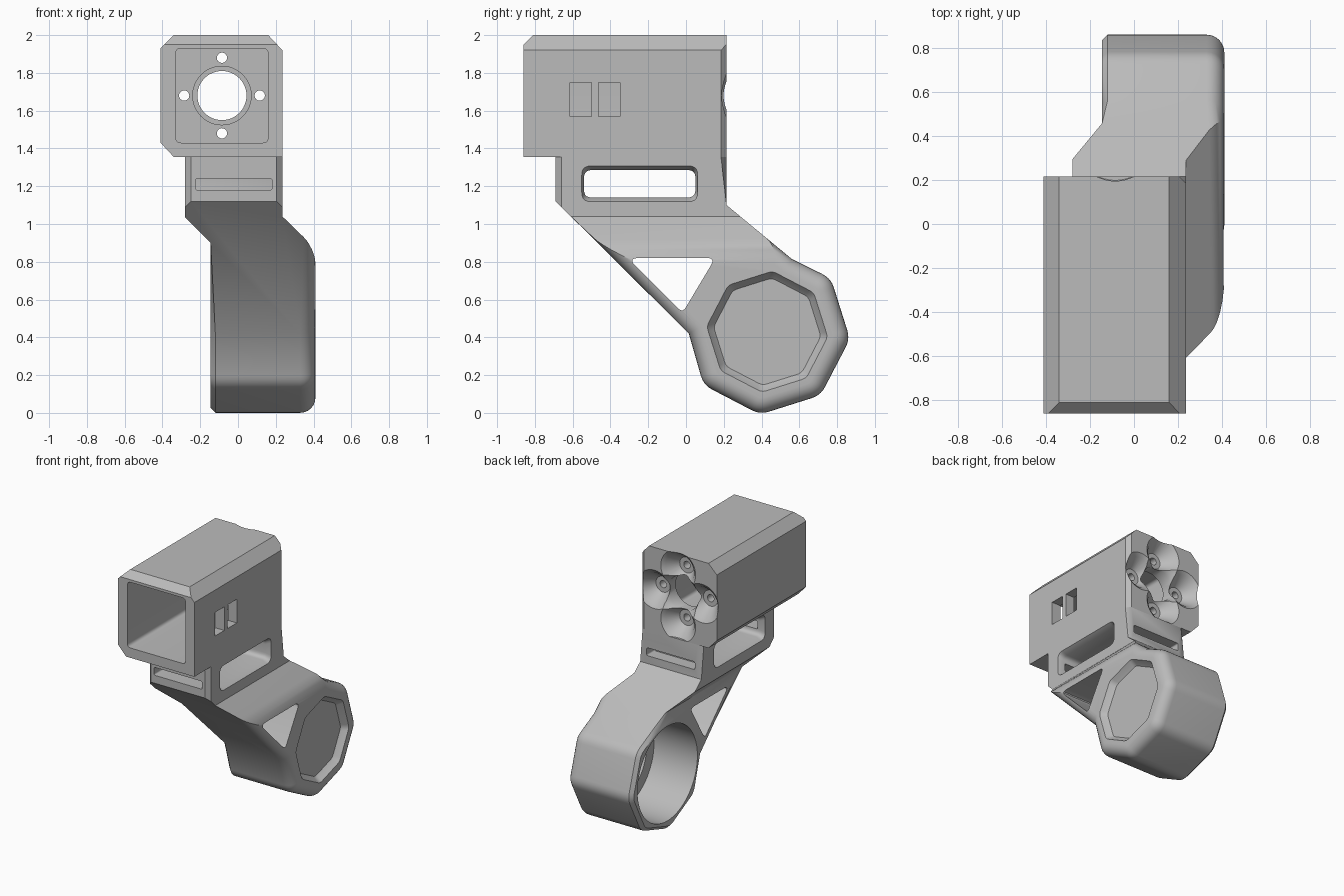
import bpy, bmesh, math
from mathutils import Vector

if "Cube" in bpy.data.objects:
    bpy.data.objects.remove(bpy.data.objects["Cube"])

grey = bpy.data.materials.new("matte_grey")
grey.use_nodes = True
grey.diffuse_color = (0.5, 0.5, 0.5, 1)
grey.node_tree.nodes["Principled BSDF"].inputs["Base Color"].default_value = (0.5, 0.5, 0.5, 1)


def rounded(points, radius, only=None):
    """Round the corners of a closed 2D outline."""
    out = []
    n = len(points)
    for i, p in enumerate(points):
        p = Vector(p)
        if only and i not in only:
            out.append(tuple(p))
            continue
        u = (Vector(points[i - 1]) - p).normalized()
        v = (Vector(points[(i + 1) % n]) - p).normalized()
        reach = radius / math.tan(u.angle(v) / 2)
        for k in range(6):
            t = k / 5
            out.append(tuple(p + u * reach * (1 - t) ** 2 + v * reach * t ** 2))
    return out


def rect(a, b, w, h, r=0):
    pts = [(a - w / 2, b - h / 2), (a + w / 2, b - h / 2),
           (a + w / 2, b + h / 2), (a - w / 2, b + h / 2)]
    return rounded(pts, r) if r else pts


def ring(a, b, r, n=48, start=0):
    return [(a + r * math.cos(math.radians(start + 360 * i / n)),
             b + r * math.sin(math.radians(start + 360 * i / n))) for i in range(n)]


def loft(name, axis, *sections):
    """Solid through (position, outline) sections along x or y."""
    bm = bmesh.new()
    loops = [[bm.verts.new((s, a, b) if axis == "x" else (a, s, b)) for a, b in pts]
             for s, pts in sections]
    n = len(loops[0])
    bm.faces.new(loops[0])
    bm.faces.new(loops[-1])
    for lo, hi in zip(loops, loops[1:]):
        for i in range(n):
            bm.faces.new((lo[i], lo[(i + 1) % n], hi[(i + 1) % n], hi[i]))
    bmesh.ops.recalc_face_normals(bm, faces=bm.faces)
    mesh = bpy.data.meshes.new(name)
    bm.to_mesh(mesh)
    bm.free()
    mesh.materials.append(grey)
    ob = bpy.data.objects.new(name, mesh)
    bpy.context.collection.objects.link(ob)
    return ob


def combine(ob, cutter, operation="DIFFERENCE"):
    mod = ob.modifiers.new("cut", "BOOLEAN")
    mod.object, mod.operation, mod.solver = cutter, operation, "EXACT"
    bpy.context.view_layer.objects.active = ob
    bpy.ops.object.modifier_apply(modifier=mod.name)
    bpy.data.objects.remove(cutter)


def cut(ob, axis, *sections):
    combine(ob, loft("cutter", axis, *sections))


def bevel(ob, rule, offset, segments=1):
    """Bevel the edges whose two end points satisfy the rule."""
    bm = bmesh.new()
    bm.from_mesh(ob.data)
    edges = [e for e in bm.edges if len(e.link_faces) == 2 and e.calc_face_angle(0) > 0.02
             and rule(e.verts[0].co, e.verts[1].co)]
    bmesh.ops.bevel(bm, geom=edges, offset=offset, segments=segments, profile=0.5,
                    affect="EDGES", clamp_overlap=False)
    bm.to_mesh(ob.data)
    bm.free()


def vertical(a, b):
    return abs(a.x - b.x) + abs(a.y - b.y) < 0.001


def smooth(ob):
    bpy.ops.object.select_all(action="DESELECT")
    ob.select_set(True)
    bpy.context.view_layer.objects.active = ob
    bpy.ops.object.shade_smooth_by_angle(angle=math.radians(30))


# Square housing with chamfered corners
outline = [(-0.34, 1.355), (0.235, 1.355), (0.235, 1.92), (0.16, 2.0),
           (-0.34, 2.0), (-0.41, 1.93), (-0.41, 1.43)]
housing = loft("housing", "y", (-0.86, outline), (0.215, outline))
bevel(housing, lambda a, b: vertical(a, b) and a.x > 0.2 and a.y > 0.2, 0.03)
wedge = [(-0.87, 1.94), (-0.80, 2.01), (-0.87, 2.01)]
cut(housing, "x", (-0.5, wedge), (0.5, wedge))

# Housing interior and round opening in its back wall
hx, hz = -0.085, 1.68
pocket = rect(hx, hz, 0.49, 0.5, 0.03)
cut(housing, "y", (-0.9, pocket), (0.04, pocket))
cut(housing, "y", (0.0, ring(hx, hz, 0.155)), (0.06, ring(hx, hz, 0.155)))
cut(housing, "y", (0.0, ring(hx, hz, 0.13)), (0.15, ring(hx, hz, 0.13)),
    (0.185, ring(hx, hz, 0.15)), (0.23, ring(hx, hz, 0.2)))

# Four screw holes with wide conical seats
for k in range(4):
    sx = hx + 0.2 * round(math.cos(k * math.pi / 2))
    sz = hz + 0.2 * round(math.sin(k * math.pi / 2))
    cut(housing, "y", (0.0, ring(sx, sz, 0.027)), (0.11, ring(sx, sz, 0.027)),
        (0.111, ring(sx, sz, 0.06)), (0.195, ring(sx, sz, 0.12)),
        (0.225, ring(sx, sz, 0.16)))

# Two side windows
for wy in (-0.557, -0.407):
    window = rect(wy, 1.66, 0.115, 0.18)
    cut(housing, "x", (0.1, window), (0.3, window))

# Neck, arm and pod in one body: side outline crossed with front outline
py, pz = 0.43, 0.43
pod = [ring(py, pz, 0.44, 8, -5)[i] for i in (5, 6, 7, 0, 1)]
side = [(-0.69, 1.356), (-0.69, 1.12), (0.015, 0.42)] + pod + [
    (0.56, 0.815), (0.215, 1.10), (0.215, 1.356)]
side = rounded(side, 0.12, range(3, 8))
front = [(-0.28, 1.5), (-0.28, 1.035), (-0.145, 0.9), (-0.145, -0.1),
         (0.41, -0.1), (0.41, 0.87), (0.235, 1.04), (0.235, 1.5)]
arm = loft("arm_and_pod", "x", (-0.5, side), (0.6, side))
combine(arm, loft("cutter", "y", (-1, front), (1, front)), "INTERSECT")
bevel(arm, lambda a, b: min(a.x, b.x) > 0.405, 0.08, 6)
bevel(arm, lambda a, b: max(abs(a.x + 0.145), abs(b.x + 0.145)) < 0.002
      and min(a.z, b.z) < 0.88, 0.025)
bevel(arm, lambda a, b: vertical(a, b) and min(a.z, b.z) > 1.03, 0.03)

# Strap window through the neck, with flared rims
small = rect(-0.245, 1.213, 0.59, 0.145, 0.04)
large = rect(-0.245, 1.213, 0.62, 0.2, 0.05)
cut(arm, "x", (-0.29, large), (-0.24, small), (0.195, small), (0.245, large))

# Narrow slots in the front and back of the neck
for y0, y1, z in ((-0.75, -0.5, 1.21), (0.12, 0.3, 1.19)):
    slot = rect(-0.022, z, 0.405, 0.06, 0.012)
    cut(arm, "y", (y0, slot), (y1, slot))

# Triangular opening in the arm
triangle = rounded([(-0.31, 0.82), (0.155, 0.82), (-0.018, 0.53)], 0.025)
cut(arm, "x", (-0.5, triangle), (0.6, triangle))

# Shallow eight-sided dish on the outer pod face
dish = [rounded(ring(py, pz, r, 8, -5), 0.06) for r in (0.285, 0.3, 0.325)]
cut(arm, "x", (0.365, dish[0]), (0.38, dish[1]), (0.415, dish[2]))

# Stepped round cavity on the inner pod face
for r, depth in ((0.36, 0.22), (0.27, 0.28)):
    cut(arm, "x", (-0.3, ring(py, pz, r, 64)), (depth, ring(py, pz, r, 64)))

# Hub with a small centre hole
hub = loft("pod_hub", "x", (0.2, ring(py, pz, 0.13)), (0.3, ring(py, pz, 0.13)))
cut(hub, "x", (0.1, ring(py, pz, 0.035, 24)), (0.27, ring(py, pz, 0.035, 24)))

for part in (housing, arm, hub):
    smooth(part)
